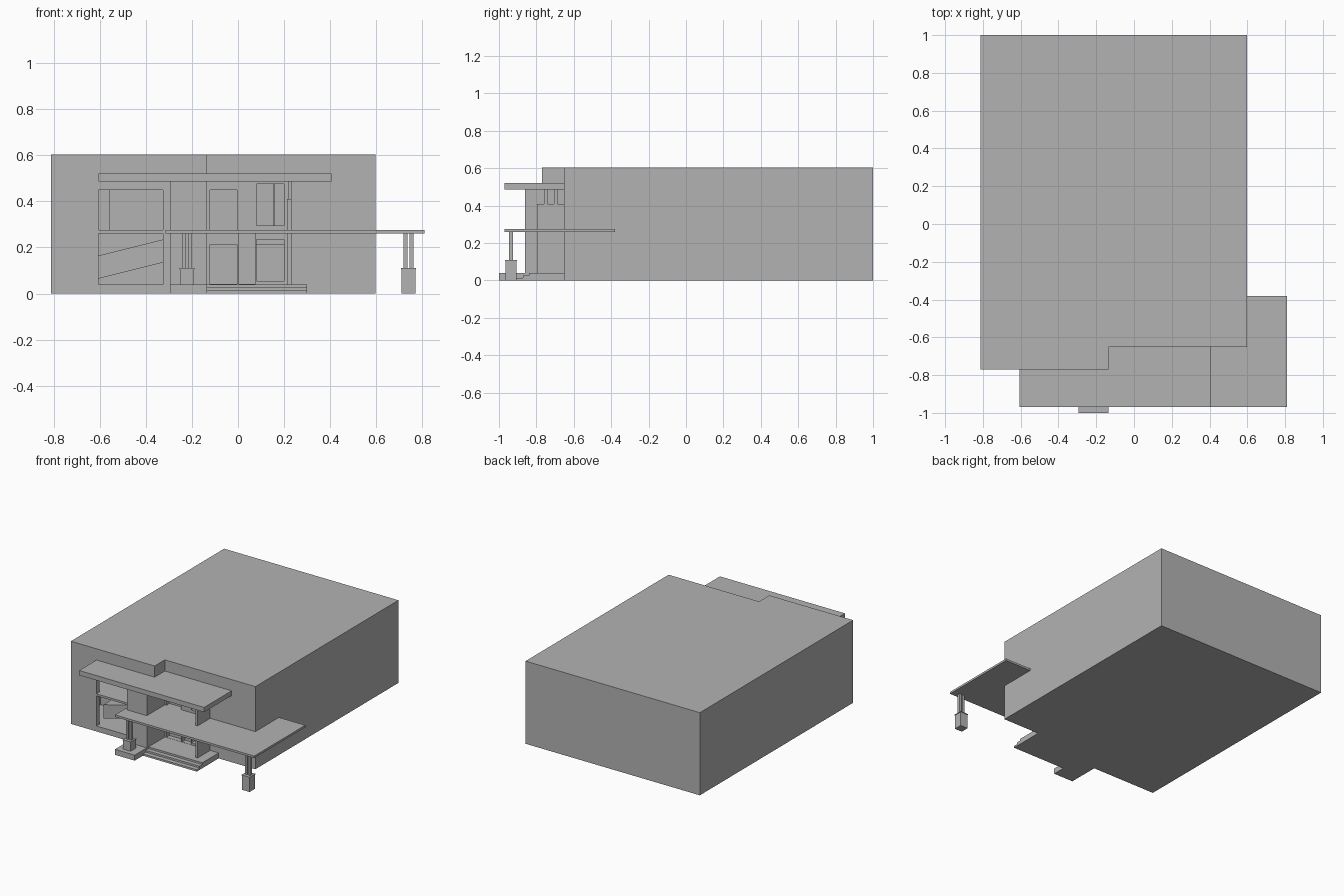
import bpy, bmesh

if "Cube" in bpy.data.objects:
    bpy.data.objects.remove(bpy.data.objects["Cube"])

grey = bpy.data.materials.new("plain_grey")
grey.diffuse_color = (0.45, 0.45, 0.45, 1)
grey.use_nodes = True
grey.node_tree.nodes["Principled BSDF"].inputs["Base Color"].default_value = grey.diffuse_color


def prism(name, pts, axis, a, b):
    """Extrude a 2D outline along z (outline in xy) or along y (outline in xz)."""
    bm = bmesh.new()
    co = lambda p, t: (p[0], p[1], t) if axis == "z" else (p[0], t, p[1])
    f = bm.faces.new([bm.verts.new(co(p, a)) for p in pts])
    new = bmesh.ops.extrude_face_region(bm, geom=[f])["geom"]
    d = (0, 0, b - a) if axis == "z" else (0, b - a, 0)
    bmesh.ops.translate(bm, vec=d, verts=[v for v in new if isinstance(v, bmesh.types.BMVert)])
    bmesh.ops.recalc_face_normals(bm, faces=bm.faces)
    me = bpy.data.meshes.new(name)
    bm.to_mesh(me)
    bm.free()
    me.materials.append(grey)
    ob = bpy.data.objects.new(name, me)
    bpy.context.collection.objects.link(ob)
    return ob


def box(name, x0, x1, y0, y1, z0, z1):
    return prism(name, [(x0, y0), (x1, y0), (x1, y1), (x0, y1)], "z", z0, z1)


# Main building block with a stepped front
body = prism("building", [(-.812, -.77), (-.135, -.77), (-.135, -.652), (.597, -.652),
                          (.597, 1), (-.812, 1)], "z", 0, .604)

# Stair room, its two big openings, then window and door recesses
cuts = [
    (-.775, -.325, -.735, -.48, .04, .475),
    (-.605, -.325, -.80, -.70, .04, .26),
    (-.605, -.325, -.80, -.70, .275, .45),
    (-.122, -.005, -.70, -.617, .275, .45),
    (.08, .20, -.70, -.617, .295, .475),
    (-.122, -.005, -.70, -.617, .041, .213),
    (.005, .075, -.70, -.617, .041, .26),
    (.08, .20, -.70, -.617, .055, .235),
]
for c in cuts:
    cutter = box("opening_cutter", *c)
    cutter.hide_render = True
    m = body.modifiers.new("opening", "BOOLEAN")
    m.operation = "DIFFERENCE"
    m.solver = "EXACT"
    m.object = cutter
    bpy.context.view_layer.objects.active = body
    bpy.ops.object.modifier_apply(modifier=m.name)
    bpy.data.objects.remove(cutter)

# Interior of the stair room
box("upper_floor", -.775, -.325, -.735, -.48, .26, .275)
prism("stair_ramp", [(-.605, .065), (-.325, .135), (-.325, .235), (-.605, .165)], "y", -.69, -.59)
box("landing_wall", -.605, -.557, -.56, -.48, .275, .475)

# Mullion and transom in the right-hand windows
box("window_mullion", .152, .158, -.625, -.617, .295, .475)
box("window_transom", .08, .20, -.64, -.617, .213, .235)

# Roof slab and wrap-around canopy
box("upper_roof", -.605, .405, -.97, -.652, .487, .522)
prism("canopy", [(-.315, -.97), (.81, -.97), (.81, -.38), (.597, -.38),
                 (.597, -.652), (-.315, -.652)], "z", .26, .275)

# Tower, wing wall and short posts carrying the roof
box("tower", -.295, -.135, -.86, -.652, .0, .487)
box("wing_wall", .213, .232, -.797, -.652, .04, .41)
for y in (-.75, -.697):
    box("short_post", .217, .233, y - .01, y + .01, .41, .487)

# Porch plinth and steps
box("plinth", -.295, -.135, -1, -.652, 0, .04)
for i, y in enumerate((-.905, -.872, -.84)):
    box("step", -.135, .30, y, -.652, .0133 * i, .0133 * (i + 1))

# Canopy piers with paired posts
for x in (-.222, .74):
    box("pier", x - .03, x + .03, -.966, -.906, .04 if x < 0 else 0, .105)
    box("pier_cap", x - .033, x + .033, -.969, -.903, .105, .11)
    for s in (-1, 1):
        box("canopy_post", x + s * .013 - .009, x + s * .013 + .009, -.947, -.926, .11, .26)
